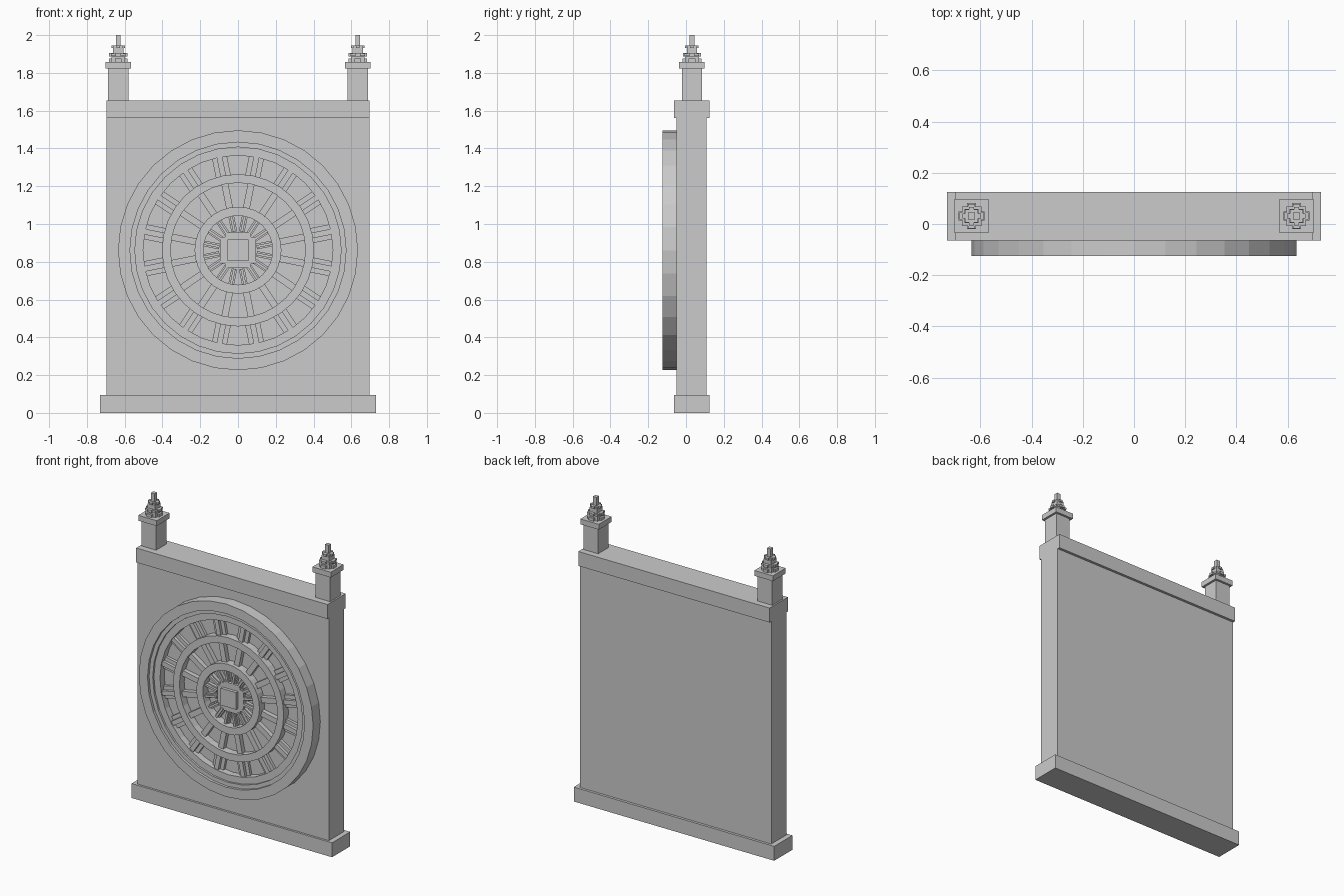
import bpy, bmesh, math
from mathutils import Matrix, Vector

if "Cube" in bpy.data.objects:
    bpy.data.objects.remove(bpy.data.objects["Cube"], do_unlink=True)

stone = bpy.data.materials.new("grey_stone")
stone.use_nodes = True
stone.diffuse_color = (0.6, 0.6, 0.6, 1)
stone.node_tree.nodes["Principled BSDF"].inputs["Base Color"].default_value = (0.6, 0.6, 0.6, 1)

MID_Y = 0.031      # middle of the wall's thickness
WALL_Y = -0.05     # front face of the wall
HUB_Z = 0.861      # centre of the rose window


def finish(name, bm):
    bmesh.ops.recalc_face_normals(bm, faces=bm.faces)
    mesh = bpy.data.meshes.new(name)
    bm.to_mesh(mesh)
    bm.free()
    mesh.materials.append(stone)
    obj = bpy.data.objects.new(name, mesh)
    bpy.context.collection.objects.link(obj)
    return obj


def add_box(bm, low, high, turn=None):
    low, high = Vector(low), Vector(high)
    size = high - low
    m = Matrix.Translation((low + high) / 2) @ Matrix.Diagonal((*size, 1))
    bmesh.ops.create_cube(bm, size=1, matrix=(turn or Matrix()) @ m)


def box(name, low, high):
    bm = bmesh.new()
    add_box(bm, low, high)
    return finish(name, bm)


def ring(name, profile, sides=32):
    """Revolve a closed (radius, y) profile about the hub axis."""
    bm = bmesh.new()
    loops = []
    for i in range(sides):
        a = math.tau * i / sides
        loops.append([bm.verts.new((r * math.cos(a), y, HUB_Z + r * math.sin(a)))
                      for r, y in profile])
    n = len(profile)
    for i in range(sides):
        p, q = loops[i], loops[(i + 1) % sides]
        for j in range(n):
            k = (j + 1) % n
            bm.faces.new((p[j], p[k], q[k], q[j]))
    return finish(name, bm)


def flat_ring(name, inner, outer, front):
    return ring(name, [(inner, WALL_Y), (outer, WALL_Y), (outer, front), (inner, front)])


def spokes(name, inner, outer, bars, count=16):
    """Radial bars; each bar is (width, front y)."""
    bm = bmesh.new()
    for i in range(count):
        turn = (Matrix.Translation((0, 0, HUB_Z))
                @ Matrix.Rotation(math.tau * (i + 0.5) / count, 4, 'Y'))
        for width, front in bars:
            add_box(bm, (-width / 2, front, inner), (width / 2, WALL_Y, outer), turn)
    return finish(name, bm)


# Wall, plinth and coping
box("wall_panel", (-0.697, WALL_Y, 0.09), (0.697, 0.108, 1.57))
box("plinth", (-0.73, -0.064, 0), (0.73, 0.125, 0.095))
box("coping", (-0.697, -0.064, 1.56), (0.697, 0.125, 1.655))

# Rose window rings
ring("outer_rim", [(0.502, WALL_Y), (0.635, WALL_Y), (0.635, -0.125), (0.572, -0.125),
                   (0.572, -0.108), (0.546, -0.108), (0.546, -0.095), (0.502, -0.095)])
flat_ring("middle_ring", 0.357, 0.403, -0.1)
flat_ring("inner_ring", 0.183, 0.23, -0.105)

# Tracery between the rings
spokes("outer_tracery", 0.395, 0.51, [(0.08, -0.068), (0.03, -0.088)])
spokes("middle_tracery", 0.225, 0.362, [(0.036, -0.08)])
spokes("inner_tracery", 0.1, 0.19, [(0.03, -0.07), (0.014, -0.085)])

# Hub: notched square plate with a raised square boss
bm = bmesh.new()
for w, h in ((0.095, 0.07), (0.07, 0.095)):
    add_box(bm, (-w, -0.08, HUB_Z - h), (w, WALL_Y, HUB_Z + h))
add_box(bm, (-0.056, -0.1, HUB_Z - 0.056), (0.056, WALL_Y, HUB_Z + 0.056))
finish("hub", bm)

# Pinnacles: (half width, half depth, bottom, top), cross-shaped when the two differ
TIERS = [(0.053, 0.053, 1.65, 1.83), (0.067, 0.067, 1.823, 1.858),
         (0.05, 0.018, 1.858, 1.876), (0.037, 0.037, 1.858, 1.888),
         (0.048, 0.014, 1.888, 1.904), (0.038, 0.038, 1.89, 1.902),
         (0.027, 0.027, 1.9, 1.932), (0.036, 0.01, 1.932, 1.946),
         (0.026, 0.026, 1.932, 1.944), (0.013, 0.013, 1.94, 2.0)]
for side, x in (("left", 0.634), ("right", -0.634)):
    bm = bmesh.new()
    for w, d, low, high in TIERS:
        for a, b in {(w, d), (d, w)}:
            add_box(bm, (x - a, MID_Y - b, low), (x + a, MID_Y + b, high))
    finish(side + "_pinnacle", bm)
